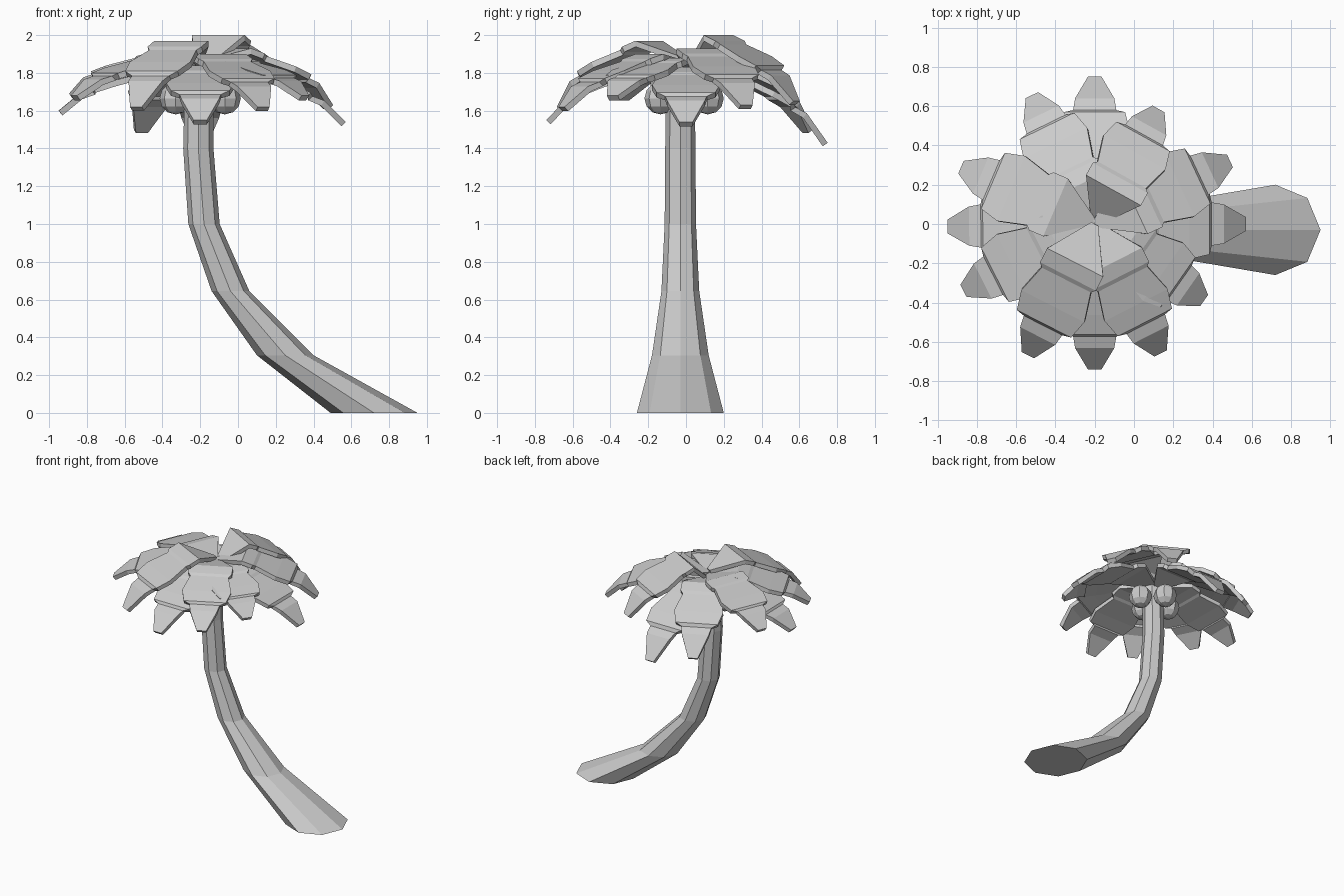
import bpy, bmesh
from math import cos, sin, pi, radians

if "Cube" in bpy.data.objects:
    bpy.data.objects.remove(bpy.data.objects["Cube"])


def make_object(name, bm):
    me = bpy.data.meshes.new(name)
    bm.to_mesh(me)
    bm.free()
    ob = bpy.data.objects.new(name, me)
    bpy.context.collection.objects.link(ob)
    return ob


# Curved trunk: (x, z, radius) of horizontal octagon rings
rings = [(0.72, 0.0, 0.23), (0.25, 0.305, 0.15), (-0.04, 0.645, 0.10),
         (-0.18, 1.0, 0.083), (-0.21, 1.4, 0.08), (-0.205, 1.83, 0.075)]
bm = bmesh.new()
loops = [[bm.verts.new((x + r * cos(i * pi / 4), -0.03 + r * sin(i * pi / 4), z))
          for i in range(8)] for x, z, r in rings]
for a, b in zip(loops, loops[1:]):
    for i in range(8):
        j = (i + 1) % 8
        bm.faces.new((a[i], a[j], b[j], b[i]))
bm.faces.new(loops[0][::-1])
bm.faces.new(loops[-1])
make_object("trunk", bm)

# Coconuts around the top of the trunk
for i in range(4):
    bm = bmesh.new()
    bmesh.ops.create_uvsphere(bm, u_segments=8, v_segments=6, radius=0.085)
    bmesh.ops.translate(bm, verts=bm.verts, vec=(
        -0.2 + 0.13 * cos(i * pi / 2), -0.01 + 0.125 * sin(i * pi / 2), 1.665))
    make_object(f"coconut_{i + 1}", bm)

# Frond outline: (distance along, half width, share of the droop)
outline = [(0.0, 0.02, None), (0.22, 0.160, 0.0), (0.30, 0.160, 0.09),
           (0.32, 0.140, 0.14), (0.47, 0.180, 0.32), (0.57, 0.155, 0.46),
           (0.58, 0.110, 0.53), (0.64, 0.100, 0.61), (0.75, 0.035, 1.0)]


def frond(name, angle, length, start, peak, tip):
    c, s = cos(radians(angle)), sin(radians(angle))
    bm = bmesh.new()
    rows = []
    for d, w, drop in outline:
        d *= length / 0.75
        z = start if drop is None else peak + (tip - peak) * drop
        rows.append([bm.verts.new((-0.2 + d * c - e * s, d * s + e * c, z))
                     for e in (w, -w)])
    for a, b in zip(rows, rows[1:]):
        bm.faces.new((a[0], a[1], b[1], b[0]))
    ob = make_object(name, bm)
    m = ob.modifiers.new("thickness", "SOLIDIFY")
    m.thickness = 0.032
    m.offset = -1


# Fronds: angle, length, start height, peak height, tip height
fronds = [(0, .77, 1.81, 1.83, 1.54), (25, .76, 1.86, 1.93, 1.63),
          (61, .67, 1.82, 2.00, 1.65), (90, .75, 1.80, 1.83, 1.43),
          (116, .73, 1.83, 1.87, 1.50), (157, .74, 1.85, 1.91, 1.69),
          (181, .75, 1.81, 1.83, 1.60), (207, .75, 1.85, 1.90, 1.68),
          (243, .75, 1.88, 1.97, 1.62), (270, .74, 1.82, 1.84, 1.55),
          (297, .74, 1.86, 1.90, 1.62), (325, .68, 1.85, 1.88, 1.68)]
for n, f in enumerate(fronds):
    frond(f"palm_frond_{n + 1}", *f)
